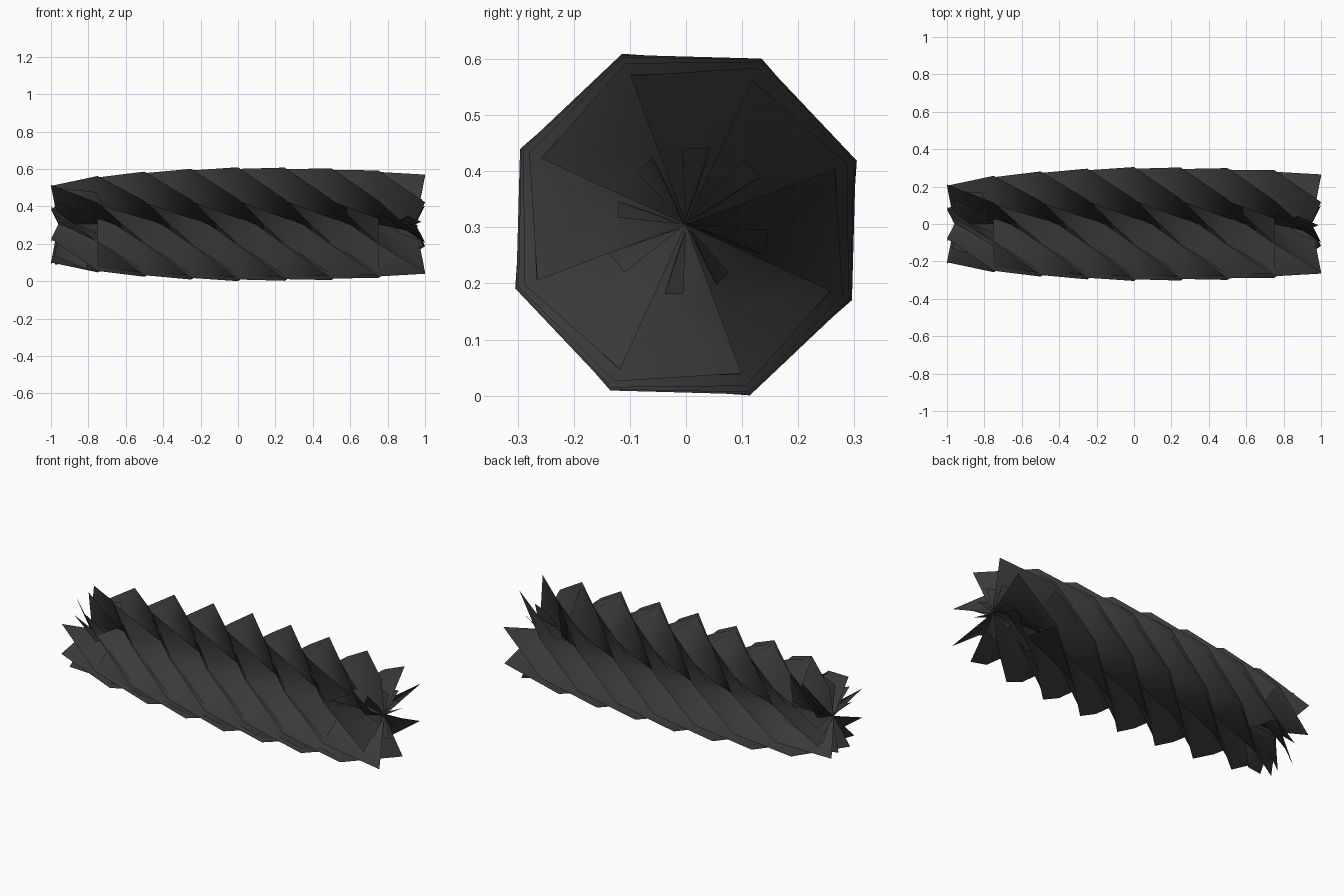
import bpy, bmesh, math, random
from mathutils import Vector

if "Cube" in bpy.data.objects:
    bpy.data.objects.remove(bpy.data.objects["Cube"])

random.seed(4)
CZ = 0.305          # height of the long axis
STEP = math.radians(45)
PHASE = math.radians(20.5)

mat = bpy.data.materials.new("dark_grey")
mat.diffuse_color = (0.045, 0.045, 0.045, 1)
mat.use_nodes = True
mat.node_tree.nodes["Principled BSDF"].inputs["Base Color"].default_value = mat.diffuse_color


def polar(x, r, a):
    return Vector((x, r * math.cos(a), CZ + r * math.sin(a)))


def finish(bm, name):
    me = bpy.data.meshes.new(name)
    bm.to_mesh(me)
    bm.free()
    ob = bpy.data.objects.new(name, me)
    bpy.context.collection.objects.link(ob)
    me.materials.append(mat)
    for p in me.polygons:
        p.use_smooth = True
    return ob


# Outer radius at every quarter unit along the axis
stations = [(-1, .225), (-.75, .275), (-.5, .30), (-.25, .316), (0, .325),
            (.25, .323), (.5, .319), (.75, .307), (1, .283)]


# Twisted blade: sheet from the axis to the rim, 45 degrees per station
def blade(index):
    bm = bmesh.new()
    rows = []
    for i, (x, r) in enumerate(stations):
        a = PHASE + (index + i) * STEP
        xc = max(-.96, min(.95, x))          # notched ends
        row = [polar(xc + (x - xc) * t, r * t, a) for t in (0, .5, 1)]
        rows.append([bm.verts.new(p) for p in row])
    for p, q in zip(rows, rows[1:]):
        for k in range(2):
            bm.faces.new((p[k], p[k + 1], q[k + 1], q[k]))
    finish(bm, f"twisted_blade_{index + 1}")


# Inner vane: sloping sheet from near one blade's rim to the next blade's root
def vane(index):
    bm = bmesh.new()
    rows = []
    for i, (x, r) in enumerate(stations[1:8], 1):
        a = PHASE + (index + i) * STEP
        rows.append([bm.verts.new(polar(x, r * .93, a)),
                     bm.verts.new(polar(x, r * .3, a - STEP * .9))])
    for p, q in zip(rows, rows[1:]):
        bm.faces.new((p[0], p[1], q[1], q[0]))
    finish(bm, f"inner_vane_{index + 1}")


for n in range(8):
    blade(n)
    vane(n)


# Loose pointed slivers standing between the blades at each end
def slivers(name, side, count, reach, length):
    bm = bmesh.new()
    for i in range(count):
        a = PHASE + (i + .5) * math.tau / count + random.uniform(-.1, .1)
        r = reach * random.uniform(.65, 1)
        tip = random.uniform(.95, .99)
        depth = length * random.uniform(.6, 1)
        twist = -side * depth / .25 * STEP
        pts = [polar(side * .95, .01, a), polar(side * tip, r, a),
               polar(side * (tip - depth), r * 1.05, a + twist),
               polar(side * (.93 - depth), r * .4, a + twist)]
        v = [bm.verts.new(p) for p in pts]
        bm.faces.new(v[:3])
        bm.faces.new((v[0], v[2], v[3]))
    finish(bm, name)


slivers("left_end_slivers", -1, 8, .25, .25)
slivers("right_end_slivers", 1, 8, .16, .12)
